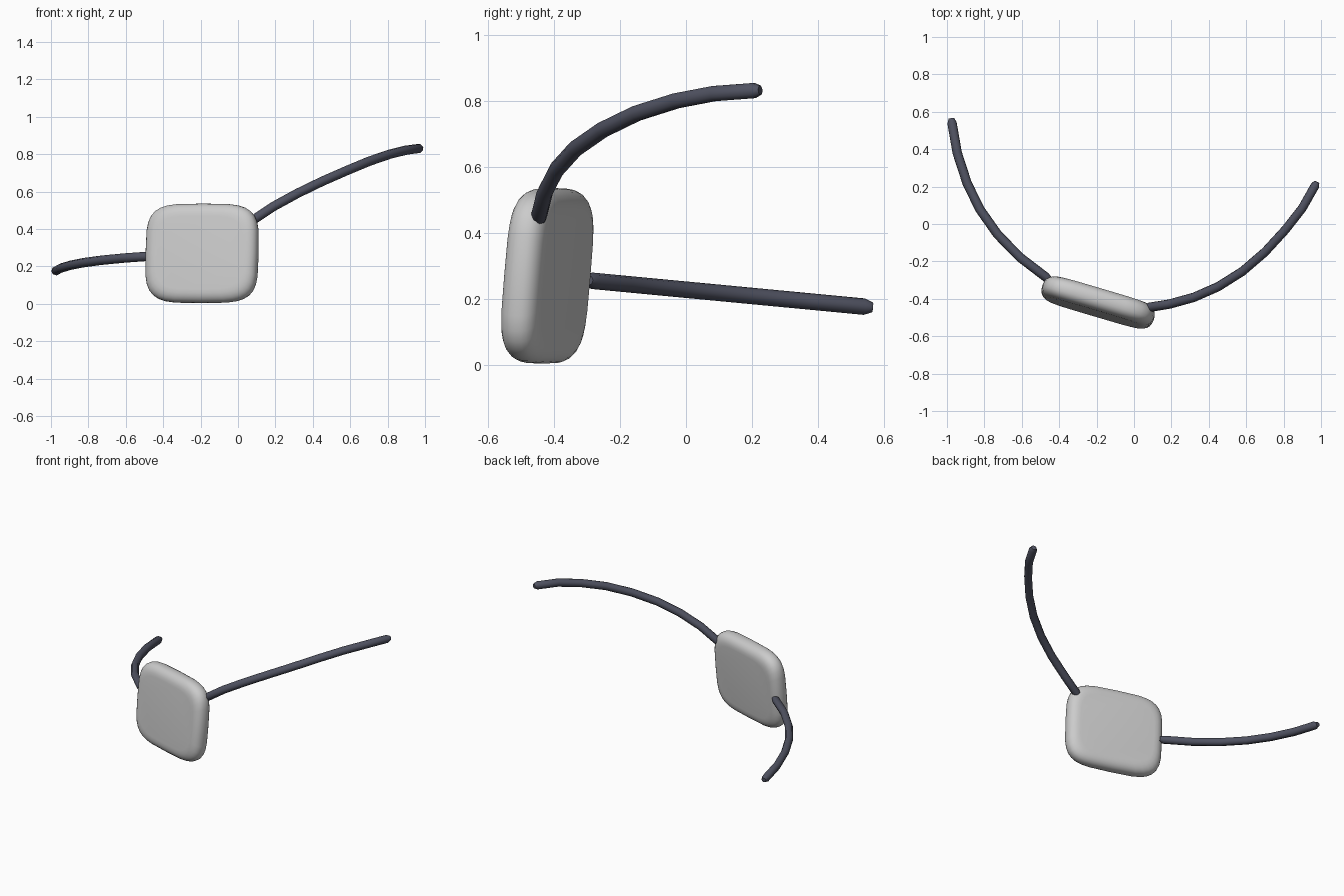
import bpy, bmesh, math
from mathutils import Matrix

if "Cube" in bpy.data.objects:
    bpy.data.objects.remove(bpy.data.objects["Cube"])

dark = bpy.data.materials.new("dark_strap")
dark.diffuse_color = (0.08, 0.085, 0.12, 1)
dark.use_nodes = True
dark.node_tree.nodes["Principled BSDF"].inputs["Base Color"].default_value = dark.diffuse_color


def finish(obj, angle):
    bpy.ops.object.select_all(action='DESELECT')
    obj.select_set(True)
    bpy.context.view_layer.objects.active = obj
    bpy.ops.object.shade_smooth_by_angle(angle=math.radians(angle))


def signed_pow(v, p):
    return math.copysign(abs(v) ** p, v)


def pad(name, half_w, half_h, half_t, n=4.2, sides=32):
    """Rounded-square cushion: stacked superellipse rings through the thickness."""
    bm = bmesh.new()
    edge = 0.07
    rings = []
    angles = [math.pi / 2 * (i / 6 - 1) for i in range(13)]
    for a in angles:
        inset = edge * (1 - signed_pow(math.cos(a), 0.9)) if abs(math.cos(a)) > 1e-6 else edge
        y = half_t * signed_pow(math.sin(a), 0.85)
        ring = []
        for k in range(sides):
            t = 2 * math.pi * k / sides
            x = (half_w - inset) * signed_pow(math.cos(t), 2 / n)
            z = (half_h - inset) * signed_pow(math.sin(t), 2 / n)
            ring.append(bm.verts.new((x, y, z)))
        rings.append(ring)
    for r0, r1 in zip(rings, rings[1:]):
        for k in range(sides):
            j = (k + 1) % sides
            bm.faces.new((r0[k], r0[j], r1[j], r1[k]))
    bm.faces.new(rings[0])
    bm.faces.new(rings[-1])
    bmesh.ops.recalc_face_normals(bm, faces=bm.faces)
    # lean back slightly and turn towards the left
    bm.transform(Matrix.Translation((-0.192, -0.42, 0.27))
                 @ Matrix.Rotation(math.radians(-16.5), 4, 'Z')
                 @ Matrix.Rotation(math.radians(-5), 4, 'X'))
    me = bpy.data.meshes.new(name)
    bm.to_mesh(me)
    bm.free()
    obj = bpy.data.objects.new(name, me)
    bpy.context.collection.objects.link(obj)
    finish(obj, 60)


def strap(name, pts, radius=0.025):
    """Round cord along a path, with slightly rounded tips."""
    cu = bpy.data.curves.new(name, 'CURVE')
    cu.dimensions = '3D'
    cu.bevel_depth = radius
    cu.bevel_resolution = 2
    cu.use_fill_caps = True
    sp = cu.splines.new('POLY')
    sp.points.add(len(pts) - 1)
    for i, (p, c) in enumerate(zip(sp.points, pts)):
        p.co = (*c, 1)
        p.radius = 0.6 if i in (0, len(pts) - 1) else 1
    cu.materials.append(dark)
    obj = bpy.data.objects.new(name, cu)
    bpy.context.collection.objects.link(obj)
    bpy.ops.object.select_all(action='DESELECT')
    obj.select_set(True)
    bpy.context.view_layer.objects.active = obj
    bpy.ops.object.convert(target='MESH')
    finish(bpy.context.view_layer.objects.active, 50)


# cushion
pad("eye_pad", 0.312, 0.267, 0.06)

# left cord lies in one sloping plane
left = [(-0.45, -0.295), (-0.47, -0.285), (-0.61, -0.178), (-0.73, -0.055), (-0.825, 0.08),
        (-0.893, 0.22), (-0.945, 0.38), (-0.973, 0.54), (-0.976, 0.565)]
strap("left_strap", [(x, y, 0.228 - 0.095 * y) for x, y in left])

# right cord rises as it wraps around
strap("right_strap", [
    (0.06, -0.447, 0.435), (0.08, -0.446, 0.448), (0.19, -0.428, 0.521), (0.32, -0.392, 0.592),
    (0.45, -0.335, 0.655), (0.58, -0.253, 0.712), (0.70, -0.15, 0.762), (0.81, -0.03, 0.80),
    (0.90, 0.085, 0.822), (0.968, 0.205, 0.831), (0.978, 0.225, 0.832)])
